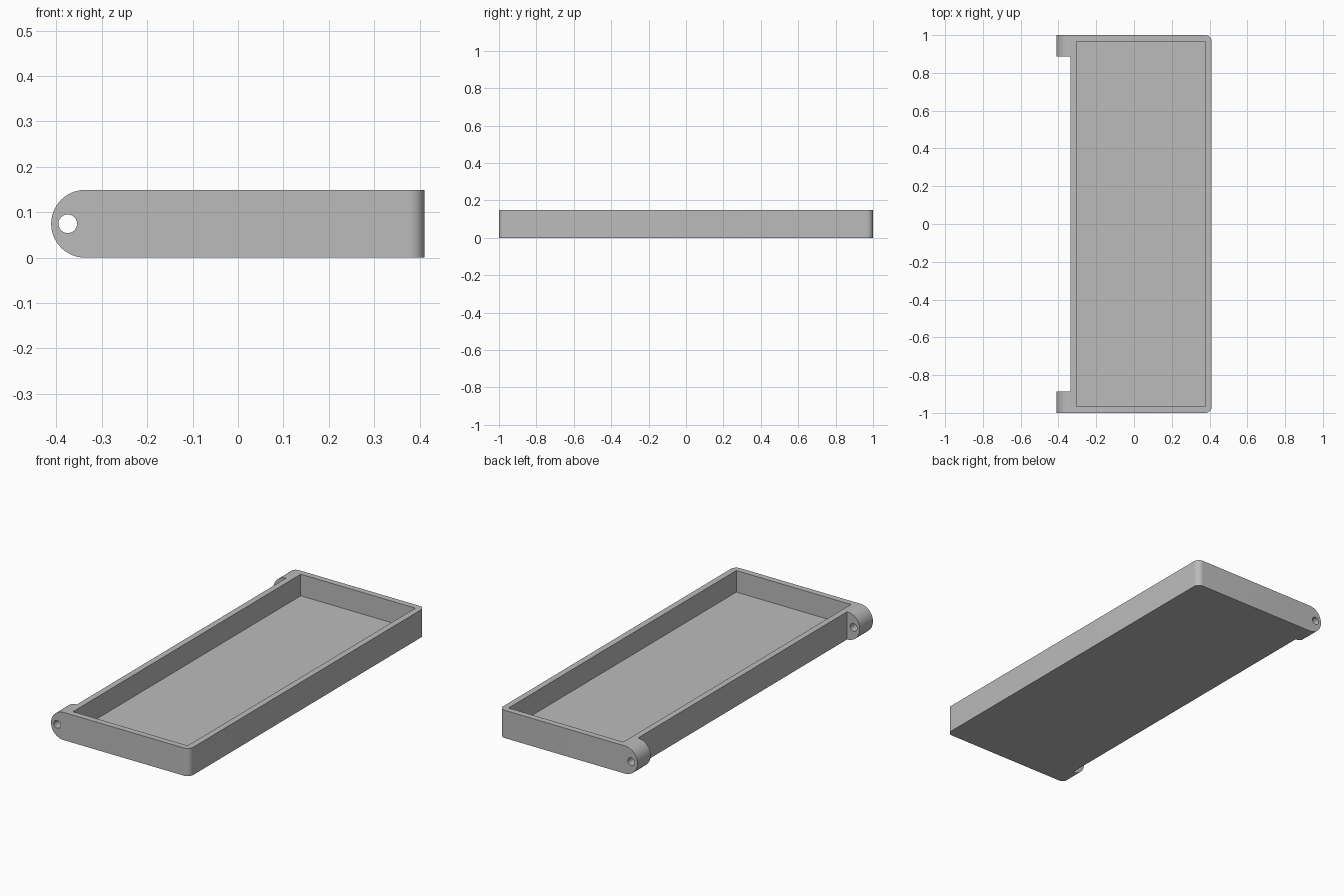
import bpy, bmesh, math

if "Cube" in bpy.data.objects:
    bpy.data.objects.remove(bpy.data.objects["Cube"])

H = 0.149              # tray height
R = H / 2              # hinge lug radius
XL, XR = -0.337, 0.411 # tray side planes
WALL = 0.033
LUG_Y = 0.888          # inner end of the hinge lugs

grey = bpy.data.materials.new("grey")
grey.diffuse_color = (0.5, 0.5, 0.5, 1)
grey.use_nodes = True
grey.node_tree.nodes["Principled BSDF"].inputs["Base Color"].default_value = grey.diffuse_color


def prism(name, profile, y0, y1):
    """Extrude an x-z profile along y."""
    bm = bmesh.new()
    face = bm.faces.new([bm.verts.new((x, y0, z)) for x, z in profile])
    ext = bmesh.ops.extrude_face_region(bm, geom=[face])
    verts = [v for v in ext["geom"] if isinstance(v, bmesh.types.BMVert)]
    bmesh.ops.translate(bm, verts=verts, vec=(0, y1 - y0, 0))
    bmesh.ops.recalc_face_normals(bm, faces=bm.faces)
    mesh = bpy.data.meshes.new(name)
    bm.to_mesh(mesh)
    bm.free()
    mesh.materials.append(grey)
    obj = bpy.data.objects.new(name, mesh)
    bpy.context.collection.objects.link(obj)
    return obj


def box(name, x0, x1, y0, y1, z0, z1):
    return prism(name, [(x0, z0), (x1, z0), (x1, z1), (x0, z1)], y0, y1)


def arc(cx, cz, r, a0, a1, n):
    return [(cx + r * math.cos(a0 + (a1 - a0) * i / n),
             cz + r * math.sin(a0 + (a1 - a0) * i / n)) for i in range(n + 1)]


# Full-length body with a half-round hinge edge
profile = [(XR, 0), (XR, H)] + arc(XL, R, R, math.pi / 2, 1.5 * math.pi, 40)
tray = prism("hinged_tray", profile, -1, 1)

# Round the two vertical corners opposite the hinge
bm = bmesh.new()
bm.from_mesh(tray.data)
corners = [e for e in bm.edges if all(abs(v.co.x - XR) < 1e-4 for v in e.verts)
           and abs(e.verts[0].co.z - e.verts[1].co.z) > 0.1]
bmesh.ops.bevel(bm, geom=corners, offset=0.033, segments=10, profile=0.5,
                affect='EDGES')
bm.to_mesh(tray.data)
bm.free()

# Cutters: gap between the lugs, tray cavity, pin hole through both lugs
cutters = [
    box("lug_gap_cutter", -0.6, XL + 0.0005, -LUG_Y, LUG_Y, -0.1, 0.3),
    box("cavity_cutter", XL + WALL, XR - WALL, -1 + WALL, 1 - WALL, WALL, 0.3),
    prism("pin_hole_cutter",
          arc(-0.375, R, 0.0205, 0, 2 * math.pi, 32)[:-1], -1.1, 1.1),
]
bpy.context.view_layer.objects.active = tray
tray.select_set(True)
for cutter in cutters:
    mod = tray.modifiers.new(cutter.name, 'BOOLEAN')
    mod.operation = 'DIFFERENCE'
    mod.solver = 'EXACT'
    mod.object = cutter
    bpy.ops.object.modifier_apply(modifier=mod.name)
    bpy.data.objects.remove(cutter)

bpy.ops.object.shade_smooth_by_angle(angle=math.radians(30))
